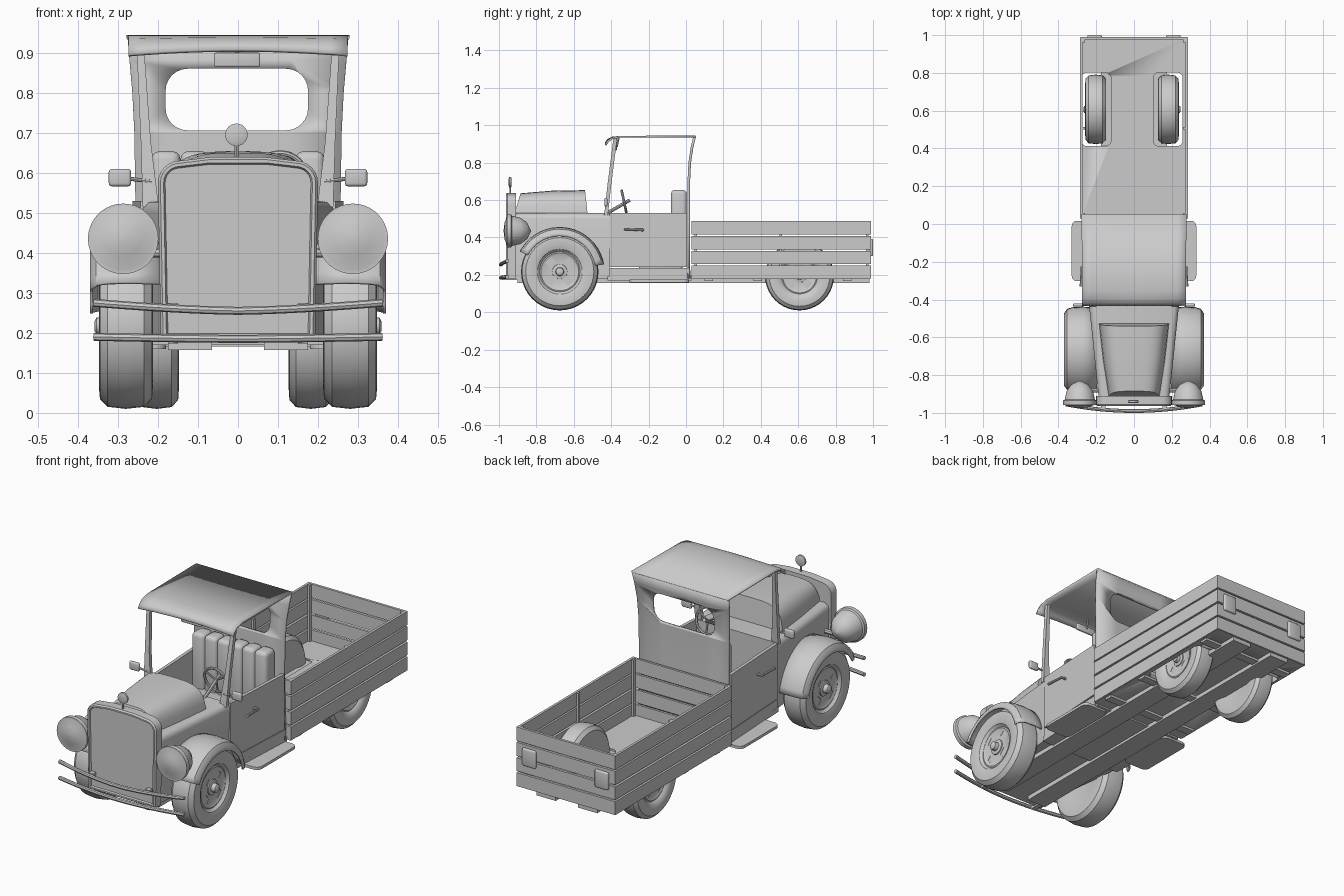
import bpy, bmesh, math
from math import cos, sin, pi, radians
from mathutils import Vector, Matrix

if "Cube" in bpy.data.objects:
    bpy.data.objects.remove(bpy.data.objects["Cube"])

GREY = (0.6, 0.6, 0.6, 1)
paint = bpy.data.materials.new("plain_grey")
paint.use_nodes = True
paint.diffuse_color = GREY
paint.node_tree.nodes["Principled BSDF"].inputs["Base Color"].default_value = GREY


def finish(ob, mirror=False, smooth=True):
    ob.data.materials.clear()
    ob.data.materials.append(paint)
    bpy.ops.object.select_all(action='DESELECT')
    ob.select_set(True)
    bpy.context.view_layer.objects.active = ob
    if smooth:
        bpy.ops.object.shade_smooth_by_angle(angle=radians(35))
    if mirror:
        ob.modifiers.new("Mirror", 'MIRROR').use_axis = (True, False, False)
    return ob


def from_bmesh(name, bm, mirror=False, smooth=True):
    bmesh.ops.recalc_face_normals(bm, faces=bm.faces)
    mesh = bpy.data.meshes.new(name)
    bm.to_mesh(mesh)
    bm.free()
    ob = bpy.data.objects.new(name, mesh)
    bpy.context.collection.objects.link(ob)
    return finish(ob, mirror, smooth)


def box(name, x, y, z, bevel=0.0, mirror=False):
    bm = bmesh.new()
    bmesh.ops.create_cube(bm, size=1)
    for v in bm.verts:
        v.co = [r[0] if c < 0 else r[1] for c, r in zip(v.co, (x, y, z))]
    if bevel:
        bmesh.ops.bevel(bm, geom=bm.edges[:], offset=bevel, segments=3, profile=0.5, affect='EDGES')
    return from_bmesh(name, bm, mirror)


def loft(name, rings, closed=True, mirror=False):
    """Skin a row of rings; closed rings get end caps."""
    bm = bmesh.new()
    rows = [[bm.verts.new(p) for p in ring] for ring in rings]
    n = len(rows[0])
    for a, b in zip(rows, rows[1:]):
        for i in range(n if closed else n - 1):
            j = (i + 1) % n
            bm.faces.new((a[i], a[j], b[j], b[i]))
    if closed:
        bm.faces.new(rows[0])
        bm.faces.new(rows[-1])
    return from_bmesh(name, bm, mirror)


def lathe(name, profile, centre, axis='X', seg=40, mirror=False):
    """Turn (distance along axis, radius) pairs around an axis."""
    turn = Matrix.Identity(3) if axis == 'X' else Matrix.Rotation(pi / 2, 3, 'Z')
    c = Vector(centre)
    rings = [[c + turn @ Vector((a, r * cos(2 * pi * i / seg), r * sin(2 * pi * i / seg)))
              for i in range(seg)] for a, r in profile]
    return loft(name, rings, mirror=mirror)


def tube(name, points, radius, mirror=False, cyclic=False):
    cu = bpy.data.curves.new(name, 'CURVE')
    cu.dimensions = '3D'
    cu.bevel_depth, cu.bevel_resolution, cu.use_fill_caps = radius, 2, True
    sp = cu.splines.new('POLY')
    sp.points.add(len(points) - 1)
    for p, co in zip(sp.points, points):
        p.co = (*co, 1)
    sp.use_cyclic_u = cyclic
    ob = bpy.data.objects.new(name, cu)
    bpy.context.collection.objects.link(ob)
    bpy.ops.object.select_all(action='DESELECT')
    ob.select_set(True)
    bpy.context.view_layer.objects.active = ob
    bpy.ops.object.convert(target='MESH')
    return finish(bpy.context.object, mirror)


def rounded(w, h, r, seg=6, centre=(0, 0)):
    """Outline of a rounded rectangle with half sizes w, h."""
    pts = []
    for k, (sx, sy) in enumerate(((1, 1), (-1, 1), (-1, -1), (1, -1))):
        for i in range(seg + 1):
            t = (k + i / seg) * pi / 2
            pts.append((centre[0] + sx * (w - r) + r * cos(t), centre[1] + sy * (h - r) + r * sin(t)))
    return pts


def cut(ob, cutter):
    m = ob.modifiers.new("Cut", 'BOOLEAN')
    m.object, m.solver = cutter, 'EXACT'
    cutter.hide_render = True
    cutter.hide_set(True)


def solid(ob, t):
    m = ob.modifiers.new("Thickness", 'SOLIDIFY')
    m.thickness, m.offset = t, 0


# Wheels: tyre, rim with four openings, hub
def wheel(name, x, y, radius, width):
    s, r, w, z = (1 if x > 0 else -1), radius, width / 2, radius + 0.01
    c = (x, y, z)
    tyre = [(-.8, .5), (-.97, .7), (-.93, .88), (-.65, .975), (0, 1), (.65, .975),
            (.93, .88), (.97, .72), (.85, .58), (.7, .54), (.6, .5)]
    lathe(name + "_tyre", [(s * a * w, b * r) for a, b in tyre], c)
    rim = lathe(name + "_rim", [(s * a * w, b * r) for a, b in
                ((.3, .52), (.66, .52), (.7, .49), (.62, .44), (.62, .2))], c)
    bm = bmesh.new()
    for k in range(4):
        t = pi / 4 + k * pi / 2
        m = Matrix.Translation((x + s * w * .6, y + r * .33 * cos(t), z + r * .33 * sin(t)))
        m = m @ Matrix.Rotation(t, 4, 'X') @ Matrix.Diagonal((w * .4, r * .15, r * .19, 1))
        bmesh.ops.create_cube(bm, size=1, matrix=m)
    cut(rim, from_bmesh(name + "_cutter", bm, smooth=False))
    lathe(name + "_hub", [(s * a * w, b * r) for a, b in
          ((.5, .2), (.7, .19), (.75, .11), (1.05, .1), (1.12, .06))], c, seg=20)


for side, s in (("left", 1), ("right", -1)):
    wheel("front_%s_wheel" % side, s * .28, -.675, .207, .14)
wheel("rear_left_wheel", .182, .607, .184, .115)
wheel("rear_right_wheel", -.203, .607, .184, .115)

# Front body, hood and radiator
def body_ring(y, w):
    arc = [(w - .03 + .03 * cos(t), .5 + .03 * sin(t)) for t in (0, pi / 6, pi / 3, pi / 2)]
    half = [(w - .01, .18)] + arc
    return [(x, y, z) for x, z in half] + [(-x, y, z) for x, z in reversed(half)]


loft("front_body", [body_ring(-.92, .187), body_ring(-.41, .24)])


def hood_ring(yb, yt, w, top, n=20):
    ring = []
    for i in range(n + 1):
        t = pi * i / n
        h = abs(sin(t)) ** .55
        x = math.copysign(abs(cos(t)) ** .55, cos(t)) * w * (1 - .08 * h)
        ring.append((x, yb + (yt - yb) * h, .515 + (top - .515) * h))
    return ring


loft("hood", [hood_ring(-.92, -.885, .135, .636), hood_ring(-.72, -.72, .165, .65),
              hood_ring(-.525, -.54, .187, .653)])


def grille_ring(y, d):
    arc = [(.145 + (.055 - d) * cos(t), .575 + (.055 - d) * sin(t)) for t in [i * pi / 12 for i in range(7)]]
    half = [(.193 - d, .18 + d)] + arc + [(.07, .639 - d)]
    return [(x, y, z) for x, z in half] + [(-x, y, z) for x, z in reversed(half)]


loft("radiator_grille", [grille_ring(-.91, 0), grille_ring(-.955, 0), grille_ring(-.963, .006),
                         grille_ring(-.963, .014), grille_ring(-.955, .018)])
tube("radiator_cap_stem", [(-.004, -.94, .63), (-.004, -.94, .68)], .005)
lathe("radiator_cap_disc", [(-.008, .02), (-.005, .028), (.005, .028), (.008, .02)],
      (-.004, -.94, .695), 'Y', 24)

# Headlights
lathe("headlight", [(-.975, .005), (-.97, .045), (-.957, .078), (-.957, .088), (-.935, .088), (-.93, .08),
                    (-.885, .07), (-.85, .045), (-.83, .005)], (.287, 0, .435), 'Y', 36, True)
tube("headlight_bracket", [(.17, -.88, .4), (.28, -.88, .4)], .012, True)

# Front fenders swept over the wheels
section = [(.195, .232), (.27, .237), (.325, .234), (.352, .226), (.366, .205), (.366, .192)]
fender = loft("front_fender", [[(x, -.675 + r * cos(t), .215 + r * sin(t)) for x, r in section]
              for t in [radians(10 + 7.5 * i) for i in range(20)]], closed=False, mirror=True)
solid(fender, .008)

# Bumpers
for name, z, dip in (("upper_bumper", .275, .02), ("lower_bumper", .19, .005)):
    tube(name, [(.36 * u, -.99 + .035 * u * u, z - dip * (1 - abs(u) ** 1.5))
                for u in [i / 8 for i in range(-8, 9)]], .01)
    box(name + "_mount", (.15, .175), (-.98, -.9), (z - .018, z), mirror=True)

# Cab floor, chassis rails and running boards
def flat_plate(name, outline, z0, z1, mirror=False):
    return loft(name, [[(x, y, z) for x, y in outline] for z in (z0, z1)], mirror=mirror)


flat_plate("cab_floor", [(-.24, -.42), (.24, -.42), (.262, .03), (-.262, .03)], .17, .195)
box("chassis_rail", (.065, .175), (-.9, .98), (.157, .182), mirror=True)
flat_plate("running_board", rounded(.075, .16, .03, centre=(.255, -.143)), .16, .174, True)

# Doors, sills and handles
def side_panel(name, y0, y1, z0, z1, t):
    x = lambda y: .24 + .022 * (y + .41) / .43
    loft(name, [[(x(y) - .014, y, z0), (x(y) + t, y, z0), (x(y) + t, y, z1), (x(y) - .014, y, z1)]
                for y in (y0, y1)], mirror=True)


side_panel("door_sill", -.41, .02, .17, .237, 0)
side_panel("door", -.408, .005, .242, .53, .003)
tube("door_handle", [(.25, -.23, .44), (.277, -.23, .44), (.281, -.33, .443)], .007, True)

# Cab rear wall with rounded window
wall = loft("cab_rear_wall", [[(w * u, y, z) for u in (-1, -.5, 0, .5, 1)] for z, w, y in
            ((.18, .262, .016), (.5, .256, .014), (.7, .259, .015), (.8, .264, .02),
             (.88, .271, .032), (.94, .276, .046))], closed=False)
solid(wall, .014)
window = loft("window_cutter", [[(x, y, z) for x, z in rounded(.178, .077, .055, centre=(-.003, .783))]
                                for y in (-.06, .1)])
cut(wall, window)

# Roof with turned-down visor, windscreen pillars, inside mirror
roof = loft("roof", [[(w * u, y, z - drop * u * u) for u in [i / 6 for i in range(-6, 7)]] for y, z, w, drop in
            ((-.43, .905, .274, .012), (-.418, .922, .274, .01), (-.395, .934, .274, .004),
             (-.35, .939, .274, 0), (.052, .94, .278, 0))], closed=False)
solid(roof, .009)
loft("windscreen_pillar", [[(a, y, z), (b, y, z), (b, y + .02, z), (a, y + .02, z)]
     for a, b, y, z in ((.198, .238, -.438, .515), (.218, .243, -.42, .68), (.236, .254, -.388, .93))], mirror=True)
box("inside_mirror", (-.06, .055), (-.385, -.37), (.865, .9), .004)
tube("inside_mirror_stem", [(-.003, -.37, .885), (-.003, -.36, .935)], .005)

# Outside mirrors
box("outside_mirror", (.267, .323), (-.437, -.42), (.566, .61), .008, True)
tube("outside_mirror_arm", [(.215, -.428, .578), (.27, -.428, .585)], .005, True)

# Seat: cushion and upholstered ribs
box("seat_cushion", (-.215, .215), (-.25, -.02), (.195, .37), .02)
for i in range(6):
    x = -.216 + .072 * i
    box("seat_back_rib_%d" % (i + 1), (x, x + .072), (-.08, .004), (.33, .654), .02)

# Steering wheel and column
tilt = Matrix.Rotation(radians(12), 3, 'X')
hub = Vector((.105, -.33, .585))
ring = [hub + tilt @ Vector((.066 * cos(i * pi / 12), 0, .066 * sin(i * pi / 12))) for i in range(24)]
tube("steering_wheel", ring, .007, cyclic=True)
for i in (2, 10, 18):
    tube("steering_spoke_%d" % i, [hub, ring[i]], .005)
tube("steering_column", [(.105, -.43, .525), hub + Vector((0, .03, .015))], .009)

# Load bed: floor with wheel openings, slatted sides
floor = box("bed_floor", (-.28, .28), (.03, .985), (.178, .192))
for side, x in (("left", .18), ("right", -.2)):
    cutter = loft("opening_cutter_" + side, [[(a, b, z) for a, b in rounded(.078, .195, .03, centre=(x, .607))]
                                             for z in (.1, .3)])
    cut(floor, cutter)
for i, (z0, z1) in enumerate(((.18, .25), (.259, .327), (.337, .408), (.416, .488))):
    tag = "_slat_%d" % (i + 1)
    box("bed_side" + tag, (.272, .285), (.03, .988), (z0, z1), mirror=True)
    box("bed_tail" + tag, (-.284, .284), (.976, .989), (z0, z1))
    box("bed_front" + tag, (-.272, .272), (.03, .042), (z0, z1))
for name, y in (("front", .045), ("middle", .5), ("rear", .962)):
    box("bed_post_" + name, (.26, .273), (y, y + .014), (.19, .486), mirror=True)
for y in (.1, .36, .84):
    box("bed_cross_beam", (-.27, .27), (y, y + .045), (.166, .18))

# Tail lights
box("tail_light", (.17, .248), (.982, 1.0), (.3, .392), .008, True)
